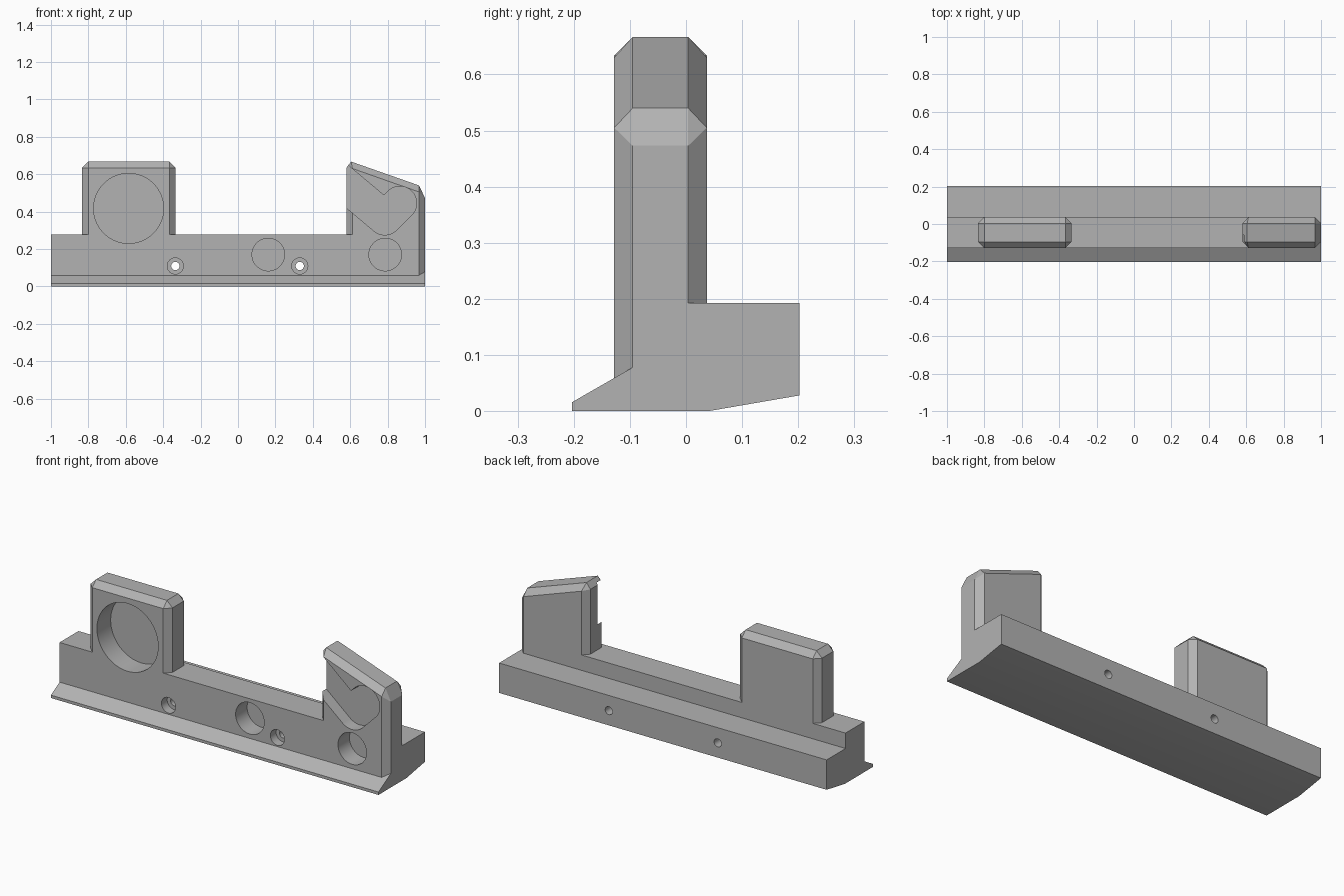
import bpy, bmesh, math
from mathutils import Vector

if "Cube" in bpy.data.objects:
    bpy.data.objects.remove(bpy.data.objects["Cube"], do_unlink=True)

grey = bpy.data.materials.new("plain grey")
grey.use_nodes = True
colour = (0.45, 0.45, 0.45, 1)
grey.diffuse_color = colour
grey.node_tree.nodes["Principled BSDF"].inputs["Base Color"].default_value = colour

FRONT, BACK, C = -0.128, 0.037, 0.033   # wall faces and chamfer size


def finish(name, bm):
    bmesh.ops.recalc_face_normals(bm, faces=bm.faces)
    mesh = bpy.data.meshes.new(name)
    bm.to_mesh(mesh)
    bm.free()
    mesh.materials.append(grey)
    ob = bpy.data.objects.new(name, mesh)
    bpy.context.scene.collection.objects.link(ob)
    return ob


def prism(name, points, offset):
    bm = bmesh.new()
    face = bm.faces.new([bm.verts.new(p) for p in points])
    new = bmesh.ops.extrude_face_region(bm, geom=[face])["geom"]
    bmesh.ops.translate(bm, vec=Vector(offset),
                        verts=[v for v in new if isinstance(v, bmesh.types.BMVert)])
    return finish(name, bm)


def chamfered_tower(name, core, face):
    # hull of the wide middle outline and the smaller front and back outlines
    bm = bmesh.new()
    for outline, inset in ((core, C), (face, 0)):
        for y in (FRONT + inset, BACK - inset):
            for x, z in outline:
                bm.verts.new((x, y, z))
    bmesh.ops.convex_hull(bm, input=bm.verts)
    bmesh.ops.dissolve_limit(bm, angle_limit=0.01, verts=bm.verts, edges=bm.edges)
    return finish(name, bm)


def combine(target, tool, operation):
    mod = target.modifiers.new(operation.lower(), 'BOOLEAN')
    mod.operation, mod.solver, mod.object = operation, 'EXACT', tool
    bpy.context.view_layer.update()
    graph = bpy.context.evaluated_depsgraph_get()
    mesh = bpy.data.meshes.new_from_object(target.evaluated_get(graph))
    target.modifiers.clear()
    target.data = mesh
    bpy.data.objects.remove(tool, do_unlink=True)


def drill(x, z, radius, depth):
    ring = [(x + radius * math.cos(a), FRONT - 0.02, z + radius * math.sin(a))
            for a in (math.tau * i / 64 for i in range(64))]
    return prism("hole_cutter", ring, (0, depth + 0.02, 0))


def slot(start, end, radius, depth):
    # capsule outline between two centres
    a0 = math.atan2(end[1] - start[1], end[0] - start[0])
    pts = []
    for (x, z), base in ((end, a0 - math.pi / 2), (start, a0 + math.pi / 2)):
        for i in range(33):
            a = base + math.pi * i / 32
            pts.append((x + radius * math.cos(a), FRONT - 0.02, z + radius * math.sin(a)))
    return prism("slot_cutter", pts, (0, depth + 0.02, 0))


# Base rail with sloped front lip and sloped underside
rail = [(-0.203, 0), (0.04, 0), (0.202, 0.028), (0.202, 0.193),
        (-0.095, 0.193), (-0.095, 0.078), (-0.203, 0.016)]
holder = prism("rail_holder", [(-1, y, z) for y, z in rail], (2, 0, 0))

# Upright wall, chamfered at its right end
plan = [(-1, FRONT), (1 - C, FRONT), (1, FRONT + C), (1, BACK - C), (1 - C, BACK), (-1, BACK)]
wall = prism("wall", [(x, y, 0.04) for x, y in plan], (0, 0, 0.238))
combine(holder, wall, 'UNION')

# Square tower and sloped tower
square = chamfered_tower(
    "square_tower",
    [(-0.833, 0.2), (-0.833, 0.634), (-0.8, 0.667), (-0.367, 0.667), (-0.334, 0.634), (-0.334, 0.2)],
    [(-0.8, 0.2), (-0.8, 0.634), (-0.367, 0.634), (-0.367, 0.2)])
sloped = chamfered_tower(
    "sloped_tower",
    [(0.581, 0.2), (0.581, 0.636), (0.605, 0.667), (0.967, 0.54), (1, 0.473), (1, 0.2)],
    [(0.612, 0.2), (0.612, 0.63), (0.967, 0.505), (0.967, 0.2)])
for tower in (square, sloped):
    combine(holder, tower, 'UNION')

# Round pockets
combine(holder, drill(-0.585, 0.417, 0.187, 0.12), 'DIFFERENCE')
for x in (0.162, 0.787):
    combine(holder, drill(x, 0.17, 0.087, 0.1), 'DIFFERENCE')

# Screw holes with counterbores
for x in (-0.335, 0.33):
    combine(holder, drill(x, 0.109, 0.043, 0.05), 'DIFFERENCE')
    combine(holder, drill(x, 0.109, 0.022, 0.4), 'DIFFERENCE')

# Bent slot pocket that opens through the left edge of the sloped tower
corner = (0.785, 0.365)
for end in ((0.335, 0.743), (0.865, 0.445)):
    combine(holder, slot(corner, end, 0.09, 0.068), 'DIFFERENCE')

bpy.ops.object.select_all(action='DESELECT')
holder.select_set(True)
bpy.context.view_layer.objects.active = holder
bpy.ops.object.shade_smooth_by_angle(angle=math.radians(20))
